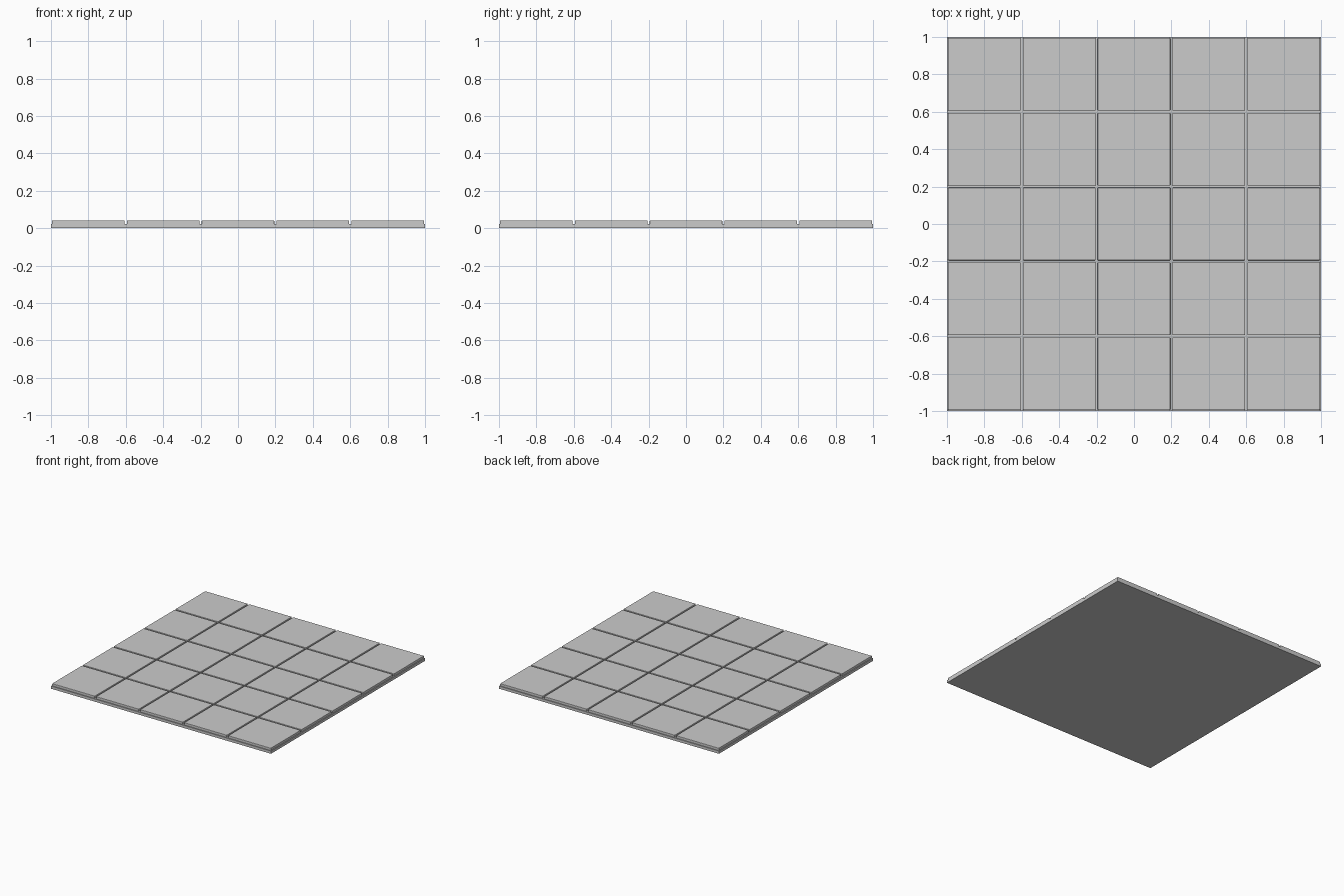
import bpy

if "Cube" in bpy.data.objects:
    bpy.data.objects.remove(bpy.data.objects["Cube"])

def box(name, x, y, z0, z1, sx, sy):
    bpy.ops.mesh.primitive_cube_add(size=1, location=(x, y, (z0 + z1) / 2))
    ob = bpy.context.object
    ob.name = name
    ob.scale = (sx, sy, z1 - z0)
    bpy.ops.object.transform_apply(location=False, rotation=False, scale=True)
    return ob

# Grout bed under the tiles
box("base_slab", 0, 0, 0, 0.022, 2, 2)

# 5 x 5 grid of tiles with softened edges and narrow joints
N, PITCH, TILE = 5, 0.4, 0.388
for i in range(N):
    for j in range(N):
        t = box(f"tile_{i}_{j}", (i - 2) * PITCH, (j - 2) * PITCH,
                0.02, 0.042, TILE, TILE)
        b = t.modifiers.new("edge_bevel", 'BEVEL')
        b.width = 0.003
        b.segments = 2
